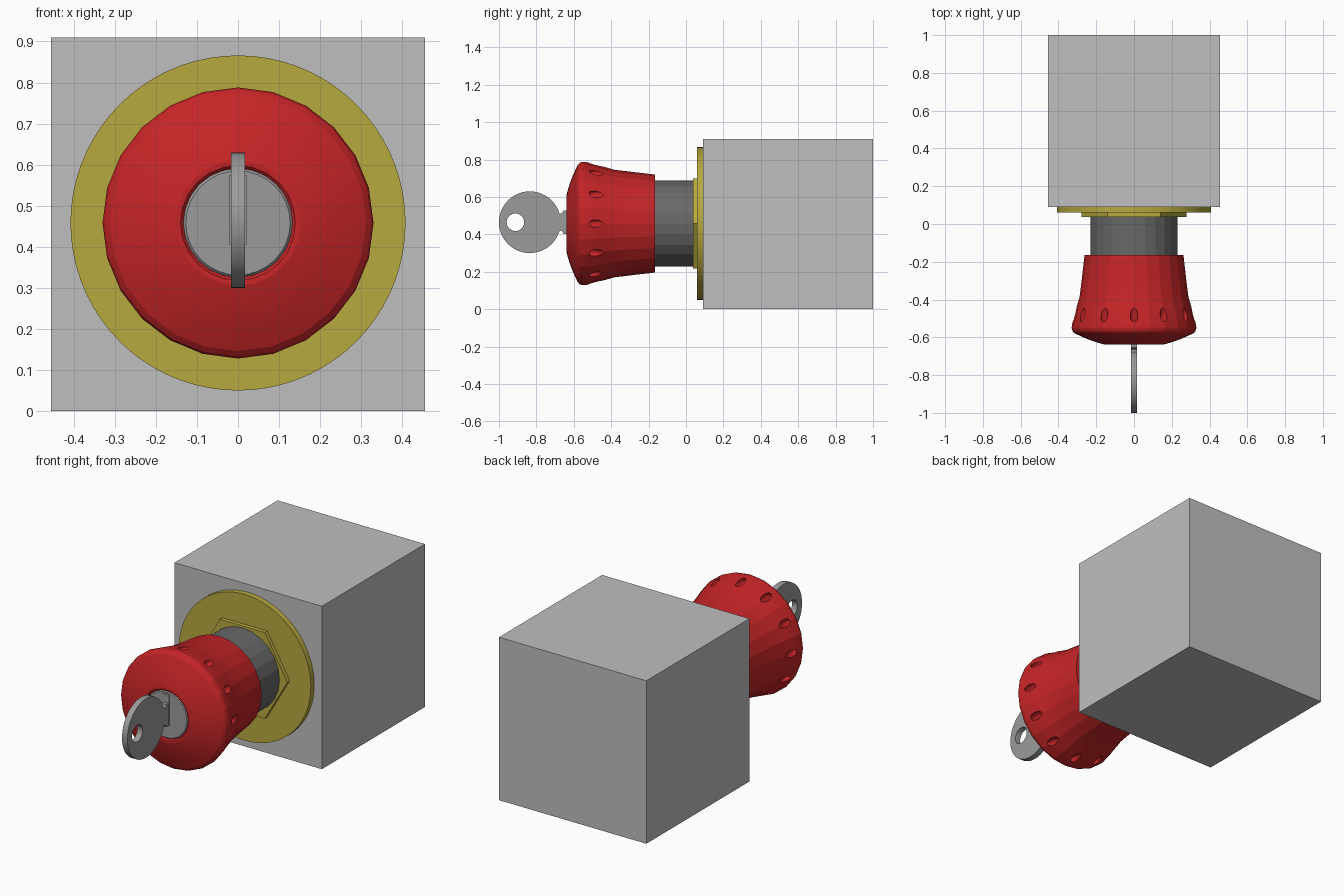
import bpy, bmesh, math
from mathutils import Matrix, Vector

cube = bpy.data.objects.get("Cube")
if cube:
    bpy.data.objects.remove(cube, do_unlink=True)

AXIS_Z = 0.458  # height of the button's axis


def material(name, rgb):
    m = bpy.data.materials.new(name)
    m.use_nodes = True
    m.diffuse_color = (*rgb, 1)
    bsdf = next(n for n in m.node_tree.nodes if n.type == 'BSDF_PRINCIPLED')
    bsdf.inputs["Base Color"].default_value = (*rgb, 1)
    bsdf.inputs["Roughness"].default_value = 0.6
    return m


housing_grey = material("housing grey", (0.52, 0.52, 0.52))
yellow = material("warning yellow", (0.47, 0.40, 0.05))
red = material("button red", (0.56, 0.018, 0.02))
dark_grey = material("collar dark grey", (0.14, 0.14, 0.14))
steel = material("steel", (0.33, 0.33, 0.33))


def finish(name, bm, mat, angle=None):
    bmesh.ops.recalc_face_normals(bm, faces=bm.faces)
    mesh = bpy.data.meshes.new(name)
    bm.to_mesh(mesh)
    bm.free()
    mesh.materials.append(mat)
    ob = bpy.data.objects.new(name, mesh)
    bpy.context.collection.objects.link(ob)
    if angle:
        smooth(ob, angle)
    return ob


def smooth(ob, angle):
    bpy.ops.object.select_all(action='DESELECT')
    ob.select_set(True)
    bpy.context.view_layer.objects.active = ob
    bpy.ops.object.shade_smooth_by_angle(angle=math.radians(angle))


def lathe(name, profile, sides, mat, angle=None):
    """Closed solid turned about the y axis from (y, radius) points."""
    bm = bmesh.new()
    rings = []
    for y, r in profile:
        rings.append([bm.verts.new((r * math.cos(a), y, AXIS_Z + r * math.sin(a)))
                      for a in (2 * math.pi * i / sides for i in range(sides))])
    for a, b in zip(rings, rings[1:]):
        for i in range(sides):
            j = (i + 1) % sides
            bm.faces.new((a[i], a[j], b[j], b[i]))
    bm.faces.new(rings[0])
    bm.faces.new(rings[-1])
    return finish(name, bm, mat, angle)


def plate(name, outline, half, mat, angle=None):
    """Outline of (y, z) points extruded symmetrically along x."""
    bm = bmesh.new()
    face = bm.faces.new([bm.verts.new((-half, y, z)) for y, z in outline])
    out = bmesh.ops.extrude_face_region(bm, geom=[face])
    moved = [v for v in out["geom"] if isinstance(v, bmesh.types.BMVert)]
    bmesh.ops.translate(bm, verts=moved, vec=(2 * half, 0, 0))
    return finish(name, bm, mat, angle)


def cut(ob, cutter):
    mod = ob.modifiers.new("cut", 'BOOLEAN')
    mod.operation = 'DIFFERENCE'
    mod.solver = 'EXACT'
    mod.object = cutter
    bpy.context.view_layer.objects.active = ob
    bpy.ops.object.modifier_apply(modifier=mod.name)
    bpy.data.objects.remove(cutter, do_unlink=True)


# Housing box
plate("housing", [(0.09, 0), (1, 0), (1, 0.91), (0.09, 0.91)], 0.455, housing_grey)

# Warning disc, hexagonal nut and collar
lathe("warning_disc", [(0.09, 0.408), (0.06, 0.408)], 72, yellow, 30)
lathe("hex_nut", [(0.062, 0.278), (0.038, 0.278)], 6, yellow)
lathe("collar", [(0.04, 0.23), (-0.2, 0.23)], 24, dark_grey)

# Mushroom button with a central bore
button = lathe("button", [
    (-0.165, 0.262), (-0.28, 0.275), (-0.385, 0.288), (-0.45, 0.307),
    (-0.535, 0.329), (-0.553, 0.33), (-0.568, 0.325), (-0.58, 0.312),
    (-0.605, 0.257), (-0.622, 0.212), (-0.634, 0.172), (-0.639, 0.152),
    (-0.638, 0.14), (-0.63, 0.133), (-0.60, 0.133)], 24, red)

# Twelve grip grooves around the button
bm = bmesh.new()
for i in range(12):
    turn = Matrix.Rotation(math.radians(30 * i), 4, 'Y')
    place = (Matrix.Translation((0, 0, AXIS_Z)) @ turn
             @ Matrix.Translation((0, -0.475, 0.317))
             @ Matrix.Rotation(math.radians(14), 4, 'X')
             @ Matrix.Diagonal((0.021, 0.066, 0.021, 1)))
    bmesh.ops.create_uvsphere(bm, u_segments=12, v_segments=8, radius=1, matrix=place)
cut(button, finish("groove_cutter", bm, red))
smooth(button, 12)

# Lock barrel and keyway
lathe("lock_barrel", [(-0.59, 0.133), (-0.626, 0.133), (-0.633, 0.127)], 32, steel, 30)
plate("keyway", [(-0.63, 0.405), (-0.637, 0.405), (-0.637, 0.575), (-0.63, 0.575)],
      0.021, steel)

# Key bow with its ring hole
bow_y, key_z = -0.835, 0.465


def arc(cy, r, n):
    return [(cy + r * math.cos(2 * math.pi * i / n), key_z + r * math.sin(2 * math.pi * i / n))
            for i in range(n)]


bow = plate("key_bow", arc(bow_y, 0.165, 48), 0.0165, steel)
cut(bow, plate("hole_cutter", arc(-0.912, 0.047, 24), 0.1, steel))
smooth(bow, 30)

# Key neck, with stepped shoulders entering the lock
half = [(-0.72, 0.07), (-0.695, 0.052), (-0.665, 0.045), (-0.655, 0.062), (-0.61, 0.062)]
outline = [(y, key_z + h) for y, h in half] + [(y, key_z - h) for y, h in reversed(half)]
plate("key_neck", outline, 0.0155, steel)
